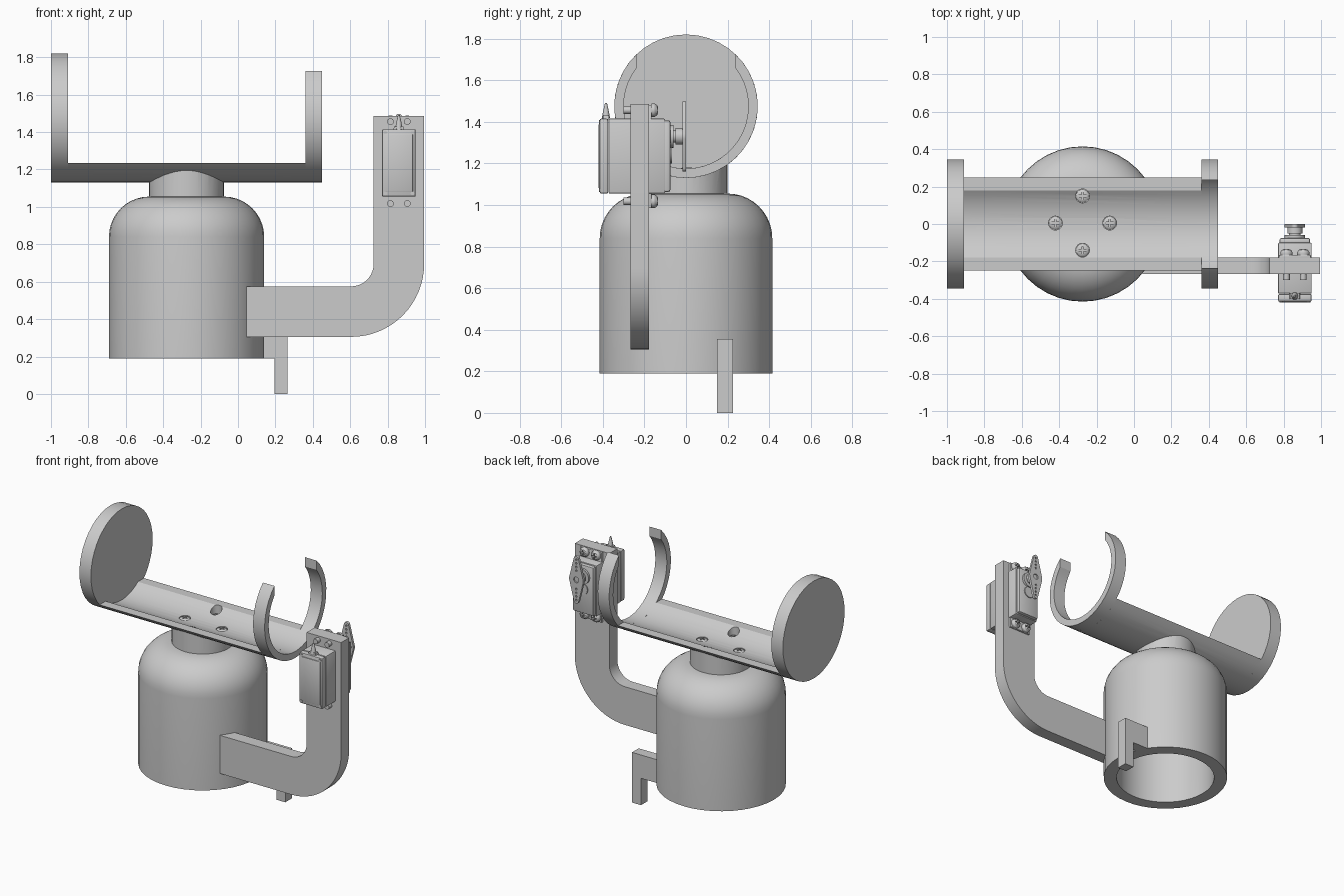
import bpy, bmesh
from math import sin, cos, pi, acos, asin
from mathutils import Matrix, Vector

if "Cube" in bpy.data.objects:
    bpy.data.objects.remove(bpy.data.objects["Cube"])

grey = bpy.data.materials.new("plain grey")
grey.use_nodes = True
grey.diffuse_color = (0.6, 0.6, 0.6, 1)
grey.node_tree.nodes["Principled BSDF"].inputs["Base Color"].default_value = (0.6, 0.6, 0.6, 1)

AXES = {"x": Matrix.Rotation(pi / 2, 4, "Y"),
        "y": Matrix.Rotation(-pi / 2, 4, "X"),
        "z": Matrix.Identity(4)}


def finish(bm, name):
    bmesh.ops.recalc_face_normals(bm, faces=bm.faces)
    mesh = bpy.data.meshes.new(name)
    bm.to_mesh(mesh)
    bm.free()
    mesh.materials.append(grey)
    ob = bpy.data.objects.new(name, mesh)
    bpy.context.collection.objects.link(ob)
    smooth(ob)
    return ob


def activate(ob):
    bpy.ops.object.select_all(action="DESELECT")
    ob.select_set(True)
    bpy.context.view_layer.objects.active = ob


def smooth(ob):
    activate(ob)
    bpy.ops.object.shade_smooth_by_angle(angle=0.55)


def box(name, x, y, z, bevel=0):
    bm = bmesh.new()
    size = (x[1] - x[0], y[1] - y[0], z[1] - z[0])
    mid = (sum(x) / 2, sum(y) / 2, sum(z) / 2)
    bmesh.ops.create_cube(bm, size=1, matrix=Matrix.Translation(mid) @ Matrix.Diagonal((*size, 1)))
    if bevel:
        bmesh.ops.bevel(bm, geom=bm.edges[:], offset=bevel, segments=2, affect="EDGES", profile=0.5)
    return finish(bm, name)


def lathe(name, profile, at, axis="z", steps=40):
    """Spin (radius, height) points round an axis."""
    bm = bmesh.new()
    vs = [bm.verts.new((r, 0, h)) for r, h in profile]
    es = [bm.edges.new(pair) for pair in zip(vs, vs[1:])]
    bmesh.ops.spin(bm, geom=vs + es, cent=(0, 0, 0), axis=(0, 0, 1), angle=2 * pi, steps=steps)
    bmesh.ops.remove_doubles(bm, verts=bm.verts[:], dist=1e-5)
    bm.transform(Matrix.Translation(at) @ AXES[axis])
    return finish(bm, name)


def rod(name, r, length, at, axis="z", steps=24):
    return lathe(name, [(0, 0), (r, 0), (r, length), (0, length)], at, axis, steps)


def prism(name, points, axis, lo, hi):
    """Extrude an outline: (y, z) along x, or (x, z) along y."""
    bm = bmesh.new()
    put = (lambda a, b: (lo, a, b)) if axis == "x" else (lambda a, b: (a, lo, b))
    face = bm.faces.new([bm.verts.new(put(a, b)) for a, b in points])
    move = Vector((hi - lo, 0, 0)) if axis == "x" else Vector((0, hi - lo, 0))
    out = bmesh.ops.extrude_face_region(bm, geom=[face])["geom"]
    bmesh.ops.translate(bm, vec=move, verts=[v for v in out if isinstance(v, bmesh.types.BMVert)])
    return finish(bm, name)


def cut(ob, cutter, keep=False):
    mod = ob.modifiers.new("cut", "BOOLEAN")
    mod.operation, mod.solver, mod.object = "DIFFERENCE", "EXACT", cutter
    activate(ob)
    bpy.ops.object.modifier_apply(modifier=mod.name)
    if not keep:
        bpy.data.objects.remove(cutter)
    smooth(ob)


def arc(cx, cy, r, a0, a1, n=12):
    return [(cx + r * cos(a0 + (a1 - a0) * i / n), cy + r * sin(a0 + (a1 - a0) * i / n))
            for i in range(n + 1)]


def screw_head(name, at, r, height, axis):
    """Domed head with a cross slot."""
    head = lathe(name, [(0, 0), (r, 0), (r, height * 0.45), (r * 0.75, height * 0.85),
                        (r * 0.4, height), (0, height)], at, axis, 20)
    for long_side in (0, 1):
        a, b = (r * 0.6, r * 0.13) if long_side else (r * 0.13, r * 0.6)
        x, y, z = at
        if axis == "z":
            c = box("cutter", (x - a, x + a), (y - b, y + b), (z + height * 0.4, z + height * 2))
        else:
            c = box("cutter", (x - a, x + a), (y + height * 0.4, y + height * 2), (z - b, z + b))
        cut(head, c)
    return head


# Hollow domed body
BX = -0.275
lathe("body", [(0, 1.055)] + arc(0.2, 0.84, 0.215, pi / 2, 0, 10)
      + [(0.415, 0.19), (0.328, 0.19)] + arc(0.2, 0.84, 0.128, 0, pi / 2, 8) + [(0, 0.968)], (BX, 0, 0))

# Cradle: trough, open clip ring and end disc share one axis
CZ, RO, RI = 1.475, 0.345, 0.3


def shell(name, outer, inner, x0, x1, n):
    down = -pi / 2
    pts = arc(0, CZ, RO, down - outer, down + outer, n) + arc(0, CZ, RI, down + inner, down - inner, n)
    return prism(name, pts, "x", x0, x1)


trough = shell("trough", acos(0.24 / RO), acos(0.24 / RI), -0.91, 0.36, 12)
shell("clip_ring", pi - asin(0.235 / RO), pi - asin(0.235 / RI), 0.36, 0.45, 32)
rod("end_disc", RO, 0.09, (-1, 0, CZ), "x", 40)

# Neck saddled under the trough
neck = rod("neck", 0.2, 0.26, (BX, 0, 1.04), "z", 40)
cut(neck, rod("cutter", 0.342, 1, (BX - 0.5, 0, CZ), "x", 64))

# Cradle screws in counterbores
for i, (dx, dy) in enumerate([(0.145, 0), (-0.145, 0), (0, 0.145), (0, -0.145)]):
    at = (BX + dx, dy + 0.005, 1.165)
    bore = rod("cutter", 0.037, 0.3, at)
    cut(trough, bore, keep=True)
    cut(neck, bore)
    screw_head(f"cradle_screw_{i + 1}", at, 0.034, 0.016, "z")

# Curved side arm
prism("side_arm", [(0.045, 0.305)] + arc(0.605, 0.695, 0.39, -pi / 2, 0, 16)
      + [(0.995, 1.485), (0.725, 1.485)] + arc(0.605, 0.695, 0.12, 0, -pi / 2, 10) + [(0.045, 0.575)],
      "y", -0.268, -0.178)

# Hook at the back of the body
prism("hook", [(0.06, 0.19), (0.195, 0.19), (0.195, 0), (0.265, 0), (0.265, 0.355), (0.06, 0.355)],
      "y", 0.15, 0.225)

# Servo motor case
SX, HZ = 0.86, 1.33
box("servo_case", (0.77, 0.95), (-0.372, -0.1), (1.055, 1.415), 0.006)
box("servo_front_cover", (0.77, 0.95), (-0.415, -0.374), (1.055, 1.415), 0.008)
box("servo_front_panel", (0.785, 0.935), (-0.42, -0.4), (1.08, 1.39), 0.003)
box("servo_back_cover", (0.778, 0.942), (-0.11, -0.075), (1.063, 1.407), 0.01)
box("servo_flange", (0.775, 0.945), (-0.185, -0.165), (0.985, 1.482), 0.004)
for x in (0.787, 0.933):
    for z in (1.072, 1.398):
        rod("cover_screw", 0.01, 0.012, (x, -0.419, z), "y", 12)

# Cable boot on top of the case
prism("cable_boot", [(0.83, 1.41), (0.89, 1.41), (0.885, 1.43), (0.835, 1.43)], "y", -0.4, -0.37)
lathe("cable_boot_tip", [(0, 0), (0.02, 0), (0.014, 0.035), (0.005, 0.075), (0, 0.075)],
      (SX, -0.385, 1.415), "z", 16)

# Mounting screws through flange and arm
for x in (0.815, 0.905):
    for z in (1.018, 1.456):
        rod("mount_screw_shaft", 0.018, 0.14, (x, -0.3, z), "y", 16)
        screw_head("mount_screw_head", (x, -0.166, z), 0.033, 0.032, "y")

# Output shaft and gear hump
lathe("output_shaft", [(0, 0), (0.055, 0), (0.055, 0.02), (0.03, 0.02), (0.03, 0.03),
                       (0.04, 0.03), (0.04, 0.07), (0, 0.07)], (SX, -0.08, HZ), "y", 24)
rod("gear_hump", 0.04, 0.012, (SX, -0.08, HZ - 0.09), "y", 24)

# Pointed horn with a row of holes
R, r, d = 0.055, 0.018, 0.15
t = acos((R - r) / d)
up = pi / 2
outline = (arc(SX, HZ, R, t - up, up - t, 8) + arc(SX, HZ + d, r, up - t, up + t, 8)
           + arc(SX, HZ, R, up + t, 3 * up - t, 8) + arc(SX, HZ - d, r, 3 * up - t, 3 * up + t, 8))
horn = prism("servo_horn", outline, "y", -0.018, 0)
for side in (-1, 1):
    for k in range(4):
        cut(horn, rod("cutter", 0.007, 0.1, (SX, -0.05, HZ + side * (0.065 + 0.026 * k)), "y", 10))
cut(horn, rod("cutter", 0.02, 0.1, (SX, -0.012, HZ), "y", 16))
